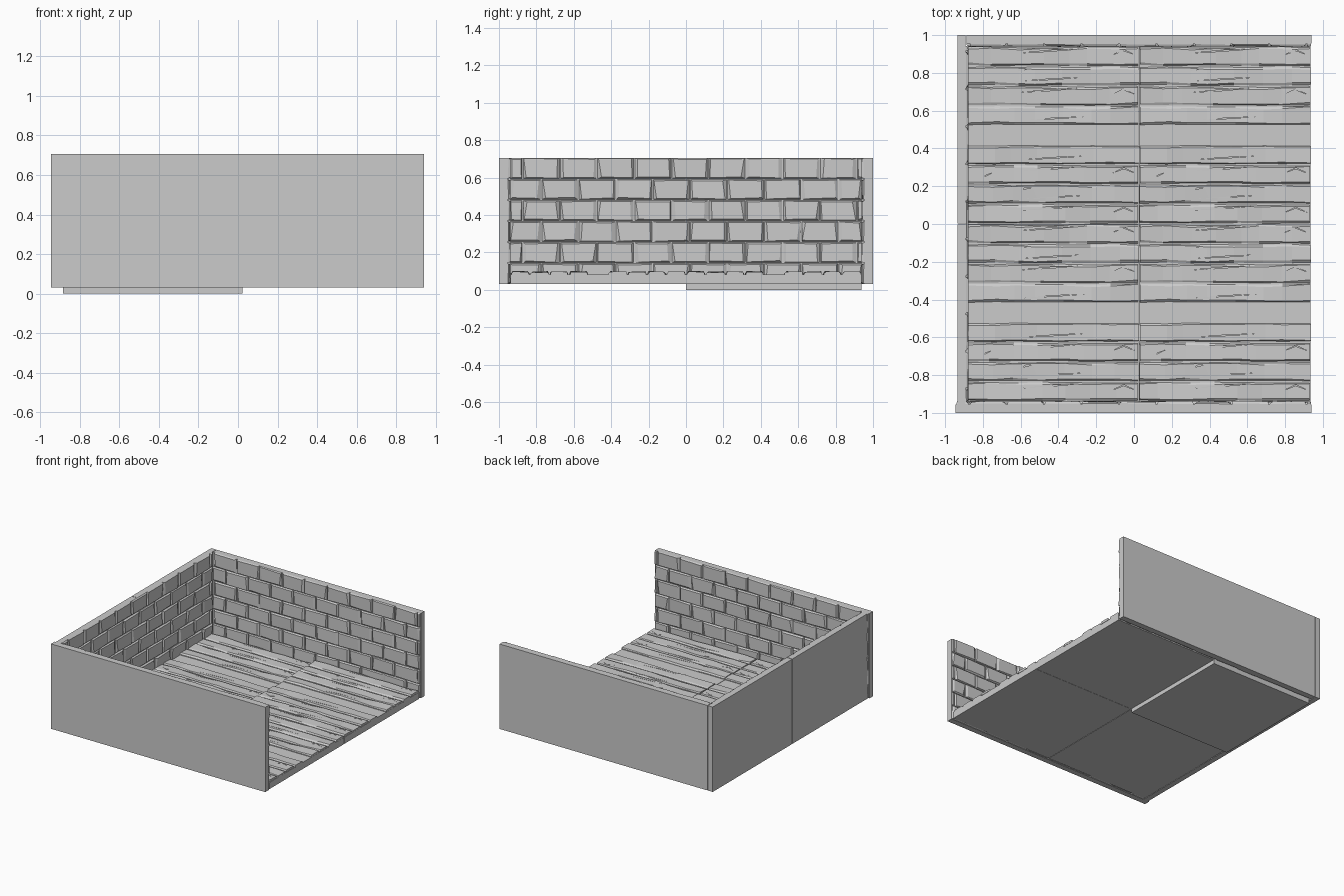
import bpy, bmesh, random
from mathutils import Vector

if "Cube" in bpy.data.objects:
    bpy.data.objects.remove(bpy.data.objects["Cube"])

random.seed(7)
R = random.uniform
ZB, ZT = 0.03, 0.705          # wall bottom and top


def finish(bm, name, loc=(0, 0, 0)):
    bmesh.ops.recalc_face_normals(bm, faces=bm.faces)
    me = bpy.data.meshes.new(name)
    bm.to_mesh(me)
    bm.free()
    ob = bpy.data.objects.new(name, me)
    ob.location = loc
    bpy.context.collection.objects.link(ob)
    return ob


def loft(bm, rings):
    """Closed solid through equal-length rings of points."""
    vs = [[bm.verts.new(p) for p in r] for r in rings]
    n = len(vs[0])
    for a, b in zip(vs, vs[1:]):
        for i in range(n):
            bm.faces.new((a[i], a[(i + 1) % n], b[(i + 1) % n], b[i]))
    bm.faces.new(vs[0][::-1])
    bm.faces.new(vs[-1])


def box(bm, lo, hi):
    loft(bm, [[(lo[0], lo[1], z), (hi[0], lo[1], z), (hi[0], hi[1], z), (lo[0], hi[1], z)]
              for z in (lo[2], hi[2])])


def slab(name, lo, hi):
    bm = bmesh.new()
    box(bm, lo, hi)
    return finish(bm, name)


def bricks(name, u0, u1, to_world):
    """Running-bond relief; to_world maps (along, depth, height) to a point."""
    bm = bmesh.new()
    pitch, rows = 0.1985, 6
    rh = (ZT - ZB) / rows
    for r in range(rows):
        z1 = ZT - r * rh
        z0 = z1 - rh
        start = 0.12 - pitch * 7 + (pitch / 2 if r % 2 else 0)
        for k in range(14):
            a, b = max(u0, start + k * pitch), min(u1, start + (k + 1) * pitch)
            if b - a < 0.02:
                continue
            a0, b0 = a + 0.003, b - 0.003
            zl, zh = z0 + 0.003, z1 - (0.0 if r == 0 else 0.003)
            base = [(a0, zl), (b0, zl), (b0, zh), (a0, zh)]
            m = min(0.022, (b - a) * 0.2)          # chipped edge width
            front = [(a0 + R(.002, m), zl + R(.002, .011)), (b0 - R(.002, m), zl + R(.002, .011)),
                     (b0 - R(.002, m), zh - R(.002, .008)), (a0 + R(.002, m), zh - R(.002, .008))]
            loft(bm, [[to_world(u, -0.002, z) for u, z in base],
                      [to_world(u, R(.002, .007), z) for u, z in base],
                      [to_world(u, R(.012, .017), z) for u, z in front]])
    return finish(bm, name)


# Wall slabs
slab("front_wall", (-0.945, -1, ZB), (0.94, -0.955, ZT))
slab("back_wall", (-0.888, 0.955, ZB), (0.94, 1, ZT))
slab("left_wall_front", (-0.935, -0.955, ZB), (-0.892, -0.002, ZT))
slab("left_wall_back", (-0.935, 0.002, ZB), (-0.892, 1, ZT))

# Brick facing on the inner sides
bricks("front_wall_bricks", -0.943, 0.94, lambda u, d, z: (u, -0.955 + d, z))
bricks("back_wall_bricks", -0.89, 0.94, lambda u, d, z: (u, 0.955 - d, z))
bricks("left_wall_bricks", -0.945, 0.945, lambda u, d, z: (-0.892 + d, u, z))

# Plank boards of one floor tile
L, W, N = 0.908, 0.938, 9
pw = W / N
TOP = 0.066
bm = bmesh.new()
for i in range(N):
    y0, y1 = i * pw + 0.002, (i + 1) * pw - 0.002
    xs = [R(0, .006)] + [L * (k + R(-.25, .25)) / 7 for k in range(1, 7)] + [L - R(-.003, .005)]
    rings = []
    for x in xs:
        e0, e1 = R(0, .006), R(0, .006)            # wavy edge
        c0, c1 = R(.002, .014), R(.002, .014)      # worn edge width
        t0, t1 = TOP + R(-.004, .004), TOP + R(-.004, .004)
        rings.append([(x, y0 + e0, 0.049), (x, y1 - e1, 0.049),
                      (x, y1 - e1, 0.058), (x, y1 - e1 - c1, t1),
                      (x, y0 + e0 + c0, t0), (x, y0 + e0, 0.058)])
    loft(bm, rings)
boards = finish(bm, "floor_planks")

# Cracks, knots and edge notches cut into the boards
bm = bmesh.new()


def cut(pts):
    loft(bm, [[(x, y, z) for x, y in pts] for z in (TOP - 0.009, TOP + 0.02)])


for i in range(N):
    yc = (i + 0.5) * pw
    if i % 2 == 0:
        cut([(.28, yc + .018), (.44, yc + .027), (.59, yc + .041), (.43, yc + .032)])
        cut([(.77, yc + .008), (.83, yc + .031), (.89, yc + .008), (.83, yc + .036)])
    else:
        cut([(.30, yc - .025), (.46, yc - .013), (.62, yc - .006), (.45, yc - .018)])
    if i == 2:
        cut([(.02, yc + .012), (.08, yc - .012), (.14, yc + .012), (.08, yc - .017)])
    if i % 3 == 1:
        x = R(.25, .65)
        cut([(x, yc + .025), (x + .05, yc + .037), (x + .02, yc + .037), (x + .006, yc + .034)])
cutter = finish(bm, "crack_cutter")
cutter.hide_render = True
mod = boards.modifiers.new("cracks", 'BOOLEAN')
mod.operation, mod.solver, mod.object = 'DIFFERENCE', 'EXACT', cutter
bpy.context.view_layer.update()
dg = bpy.context.evaluated_depsgraph_get()
carved = bpy.data.meshes.new_from_object(boards.evaluated_get(dg))
bpy.data.objects.remove(boards)
bpy.data.objects.remove(cutter)

# Four floor tiles; the back left one sits lower
for name, x, y, z in (("front_left", -0.884, -0.939, ZB), ("front_right", 0.027, -0.939, ZB),
                      ("back_left", -0.884, 0.001, 0.0), ("back_right", 0.027, 0.001, ZB)):
    slab("floor_tile_" + name, (x, y, z), (x + L, y + W, z + 0.052))
    ob = bpy.data.objects.new("floor_planks_" + name, carved)
    ob.location = (x, y, z)
    bpy.context.collection.objects.link(ob)
